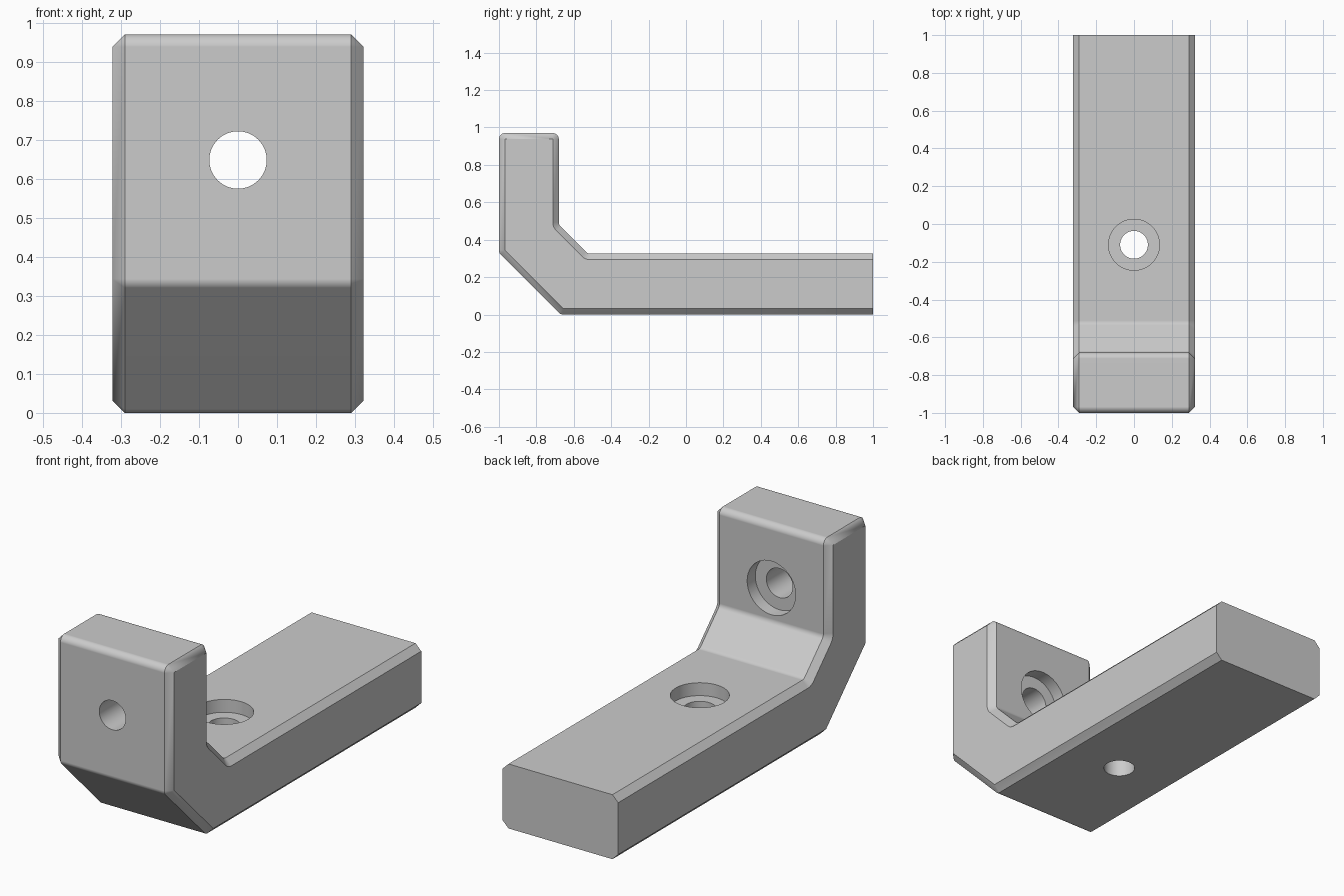
import bpy, bmesh, math
from mathutils import Vector

if "Cube" in bpy.data.objects:
    bpy.data.objects.remove(bpy.data.objects["Cube"], do_unlink=True)

HALF_W, CHAMFER, STEPS = 0.322, 0.032, 6
BORE_R, RECESS_R, RECESS_D = 0.0735, 0.135, 0.065
TOP_Z, INNER_Y = 0.325, -0.68

grey = bpy.data.materials.new("plain grey")
grey.use_nodes = True
grey.diffuse_color = (0.6, 0.6, 0.6, 1)
grey.node_tree.nodes["Principled BSDF"].inputs["Base Color"].default_value = grey.diffuse_color

# Bent side profile as (y, z), starting and ending at the plain rear end
profile = [Vector(p) for p in (
    (1, 0), (-0.67, 0), (-1, 0.33), (-1, 0.97),
    (INNER_Y, 0.97), (INNER_Y, 0.48), (-0.525, TOP_Z), (1, TOP_Z))]


def rounded_corner(a, p, b):
    """Pairs of points: on the rounded outline, and inset by the chamfer."""
    u, v = (a - p).normalized(), (b - p).normalized()
    half = math.acos(u.dot(v)) / 2
    centre = p + (u + v).normalized() * CHAMFER / math.sin(half)
    start = p + u * CHAMFER / math.tan(half) - centre
    end = p + v * CHAMFER / math.tan(half) - centre
    convex = (p - a).cross(b - p) < 0
    inset = 0 if convex else 2
    arc = [start.lerp(end, i / STEPS).normalized() * CHAMFER for i in range(STEPS + 1)]
    return [(centre + d, centre + d * inset) for d in arc]


pairs = [(profile[0], profile[0] + Vector((0, CHAMFER)))]
for a, p, b in zip(profile, profile[1:], profile[2:]):
    pairs += rounded_corner(a, p, b)
pairs.append((profile[-1], profile[-1] - Vector((0, CHAMFER))))

# Bracket body: chamfered cross-sections bridged from one side to the other
bm = bmesh.new()
inner_x = HALF_W - CHAMFER
rings = []
for x, k in ((-HALF_W, 1), (-inner_x, 0), (inner_x, 0), (HALF_W, 1)):
    rings.append([bm.verts.new((x, *pair[k])) for pair in pairs])
for r, s in zip(rings, rings[1:]):
    for i in range(len(pairs) - 1):
        bm.faces.new((r[i], r[i + 1], s[i + 1], s[i]))
bm.faces.new(rings[0])
bm.faces.new(rings[-1])
# Flat rear end
bm.faces.new([r[0] for r in rings] + [r[-1] for r in reversed(rings)])
bmesh.ops.remove_doubles(bm, verts=bm.verts, dist=1e-5)
bmesh.ops.recalc_face_normals(bm, faces=bm.faces)
mesh = bpy.data.meshes.new("angle_bracket")
bm.to_mesh(mesh)
bm.free()
mesh.materials.append(grey)
bracket = bpy.data.objects.new("angle_bracket", mesh)
bpy.context.collection.objects.link(bracket)


def drill(radius, start, end):
    """Cut a round hole between two points."""
    start, end = Vector(start), Vector(end)
    axis = end - start
    bpy.ops.mesh.primitive_cylinder_add(
        vertices=64, radius=radius, depth=axis.length, location=(start + end) / 2,
        rotation=axis.to_track_quat('Z', 'Y').to_euler())
    cutter = bpy.context.object
    cutter.name = "hole_cutter"
    cutter.hide_render = True
    cutter.data.materials.append(grey)
    mod = bracket.modifiers.new("hole", 'BOOLEAN')
    mod.operation, mod.solver, mod.object = 'DIFFERENCE', 'EXACT', cutter
    bpy.context.view_layer.objects.active = bracket
    bpy.ops.object.modifier_apply(modifier=mod.name)
    bpy.data.objects.remove(cutter, do_unlink=True)


# Screw hole and recess in the long arm
hole_y = -0.11
drill(BORE_R, (0, hole_y, -0.1), (0, hole_y, 0.5))
drill(RECESS_R, (0, hole_y, TOP_Z - RECESS_D), (0, hole_y, 0.5))
# Screw hole and recess in the upright arm
hole_z = 0.648
drill(BORE_R, (0, -1.1, hole_z), (0, -0.6, hole_z))
drill(RECESS_R, (0, INNER_Y - RECESS_D, hole_z), (0, -0.6, hole_z))

# Smooth the fillets and bores while keeping flat faces flat
bpy.ops.object.select_all(action='DESELECT')
bracket.select_set(True)
bpy.context.view_layer.objects.active = bracket
bpy.ops.object.shade_smooth_by_angle(angle=math.radians(30))
weighted = bracket.modifiers.new("flat_face_normals", 'WEIGHTED_NORMAL')
weighted.keep_sharp = True
